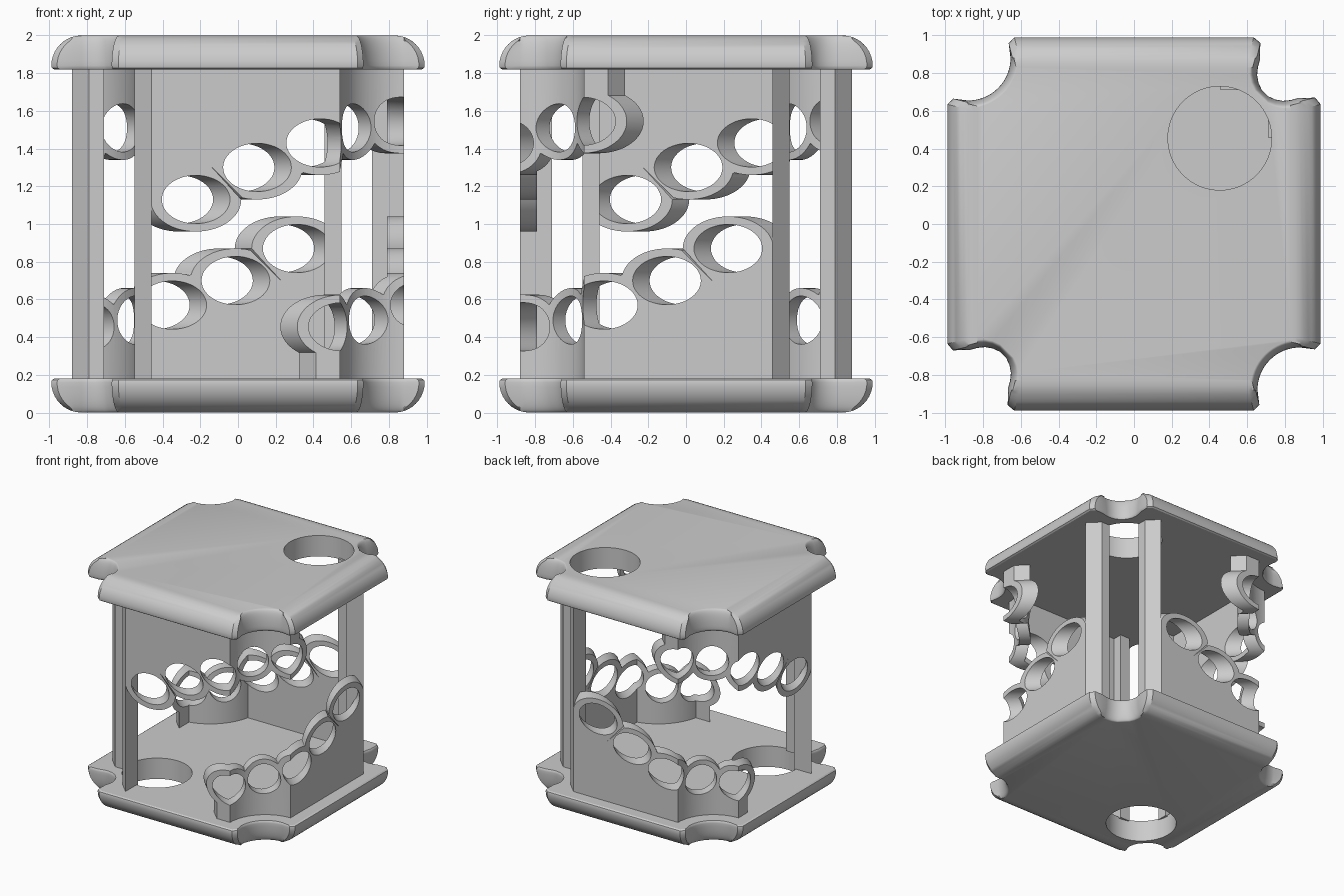
import bpy, bmesh, math
from mathutils import Matrix

if "Cube" in bpy.data.objects:
    bpy.data.objects.remove(bpy.data.objects["Cube"])

S = math.sqrt(0.5)


def loft(name, loops, closed=False):
    """Bridge equal-length loops; cap the ends, or close the chain into a ring."""
    bm = bmesh.new()
    rows = [[bm.verts.new(p) for p in loop] for loop in loops]
    pairs = list(zip(rows, rows[1:]))
    if closed:
        pairs.append((rows[-1], rows[0]))
    else:
        bm.faces.new(rows[0][::-1])
        bm.faces.new(rows[-1])
    n = len(rows[0])
    for a, b in pairs:
        for i in range(n):
            j = (i + 1) % n
            bm.faces.new((a[i], a[j], b[j], b[i]))
    bmesh.ops.remove_doubles(bm, verts=bm.verts, dist=1e-5)
    bmesh.ops.recalc_face_normals(bm, faces=bm.faces)
    me = bpy.data.meshes.new(name)
    bm.to_mesh(me)
    bm.free()
    ob = bpy.data.objects.new(name, me)
    bpy.context.collection.objects.link(ob)
    return ob


def boolean(ob, cutter, op):
    m = ob.modifiers.new("cut", 'BOOLEAN')
    m.operation, m.object, m.solver = op, cutter, 'EXACT'
    bpy.context.view_layer.objects.active = ob
    bpy.ops.object.modifier_apply(modifier=m.name)
    bpy.data.objects.remove(cutter)


def at_z(pts, z):
    return [(x, y, z) for x, y in pts]


def diagonal_prism(name, uz):
    """Extrude a (u, z) outline along the x = -y diagonal."""
    return loft(name, [[((u + v) * S, (u - v) * S, z) for u, z in uz] for v in (-2, 2)])


def half_turn(pts):
    return pts + [(-x, -y) for x, y in pts]


# Plates: rolled straight edges, two round notches and two small corner notches
def plate_outline(d, n):
    e, r, t = 0.665 - n, 0.225 + n, 0.03
    tip = max(d - t, 0.88)
    pts = [(e - t, -d), (e - 0.01, -tip - t * 0.3), (e, -tip)]
    for i in range(17):
        a = math.pi / 2 * i / 16
        pts.append((0.88 - r * math.cos(a), -0.88 + r * math.sin(a)))
    pts += [(tip, -e), (tip + t * 0.3, -e + 0.01), (d, -e + t)]
    side = [(d, e - t), (tip + t * 0.3, e - 0.005), (tip, e + 0.005), (0.87, 0.668 - n),
            (0.83, 0.657 - n), (0.79, 0.653 - n), (0.75, 0.66 - n), (0.71, 0.678 - n)]
    pts += side + [(y, x) for x, y in reversed(side)]
    pts = [(min(d, max(-d, x)), min(d, max(-d, y))) for x, y in pts]
    return half_turn(pts)


levels = [(1.82, 0.975, 0.008), (1.828, 0.987, 0.002)]
for i in range(11):
    a = math.pi / 2 * i / 10
    k = 1 - math.cos(a)
    levels.append((1.84 + 0.16 * math.sin(a), 0.99 - 0.16 * k, 0.04 * k))
plate = loft("top_plate", [at_z(plate_outline(d, n), z) for z, d, n in levels])
circle = [(0.455 + 0.275 * math.cos(math.tau * i / 64),
           0.455 + 0.275 * math.sin(math.tau * i / 64)) for i in range(64)]
boolean(plate, loft("hole_cutter", [at_z(circle, 1.7), at_z(circle, 2.1)]), 'DIFFERENCE')


# Wall shell: square tube with two corners scooped inward
def shell_outline(d, r):
    a0 = math.asin((0.88 - d) / r)
    pts = []
    for i in range(25):
        a = a0 + (math.pi / 2 - 2 * a0) * i / 24
        pts.append((0.88 - r * math.cos(a), -0.88 + r * math.sin(a)))
    return half_turn(pts + [(d, d)])


outer, inner = shell_outline(0.88, 0.34), shell_outline(0.79, 0.43)
wall = loft("upper_wall", [at_z(outer, 0.3), at_z(outer, 1.85),
                           at_z(inner, 1.85), at_z(inner, 0.3)], closed=True)

# Ring chain: scalloped lower edge and round holes, cut along the diagonal
rings = [(-0.78, 1.13), (-0.55, 1.30), (-0.313, 1.43), (-0.045, 1.51), (0.23, 1.545)]
R, HOLE, END = 0.17, 0.128, 0.33
edge = [(-0.947, 1.9)]
for k, (cu, cz) in enumerate(rings):
    stop = math.tau + math.acos((END - cu) / R) if k == 4 else math.tau
    for i in range(49):
        a = math.pi + (stop - math.pi) * i / 48
        u, z = cu + R * math.cos(a), cz + R * math.sin(a)
        if all(math.hypot(u - p, z - q) > R for j, (p, q) in enumerate(rings) if j != k):
            edge.append((max(u, -0.947), z))
edge.append((END, 1.9))
boolean(wall, diagonal_prism("edge_cutter", edge), 'INTERSECT')
for cu, cz in rings:
    hole = [(cu + HOLE * math.cos(math.tau * i / 48), cz + HOLE * math.sin(math.tau * i / 48))
            for i in range(48)]
    boolean(wall, diagonal_prism("ring_cutter", hole), 'DIFFERENCE')

# Full-height posts beside the open corner
post = [(-0.46, -0.88), (-0.46, -0.71), (-0.55, -0.71), (-0.55, -0.79)]
posts = [loft("front_post", [at_z(post, 0.17), at_z(post, 1.83)]),
         loft("left_post", [at_z([(y, x) for x, y in post], z) for z in (0.17, 1.83)])]

# Lower half: the same parts turned half a turn about the diagonal
turn = Matrix(((0, -1, 0, 0), (-1, 0, 0, 0), (0, 0, -1, 2), (0, 0, 0, 1)))
parts = [plate, wall] + posts
for ob, name in zip(list(parts), ("bottom_plate", "lower_wall", "right_post", "back_post")):
    me = ob.data.copy()
    me.transform(turn)
    twin = bpy.data.objects.new(name, me)
    bpy.context.collection.objects.link(twin)
    parts.append(twin)

bpy.ops.object.select_all(action='DESELECT')
for ob in parts:
    ob.select_set(True)
bpy.context.view_layer.objects.active = plate
bpy.ops.object.shade_smooth_by_angle(angle=math.radians(30))
